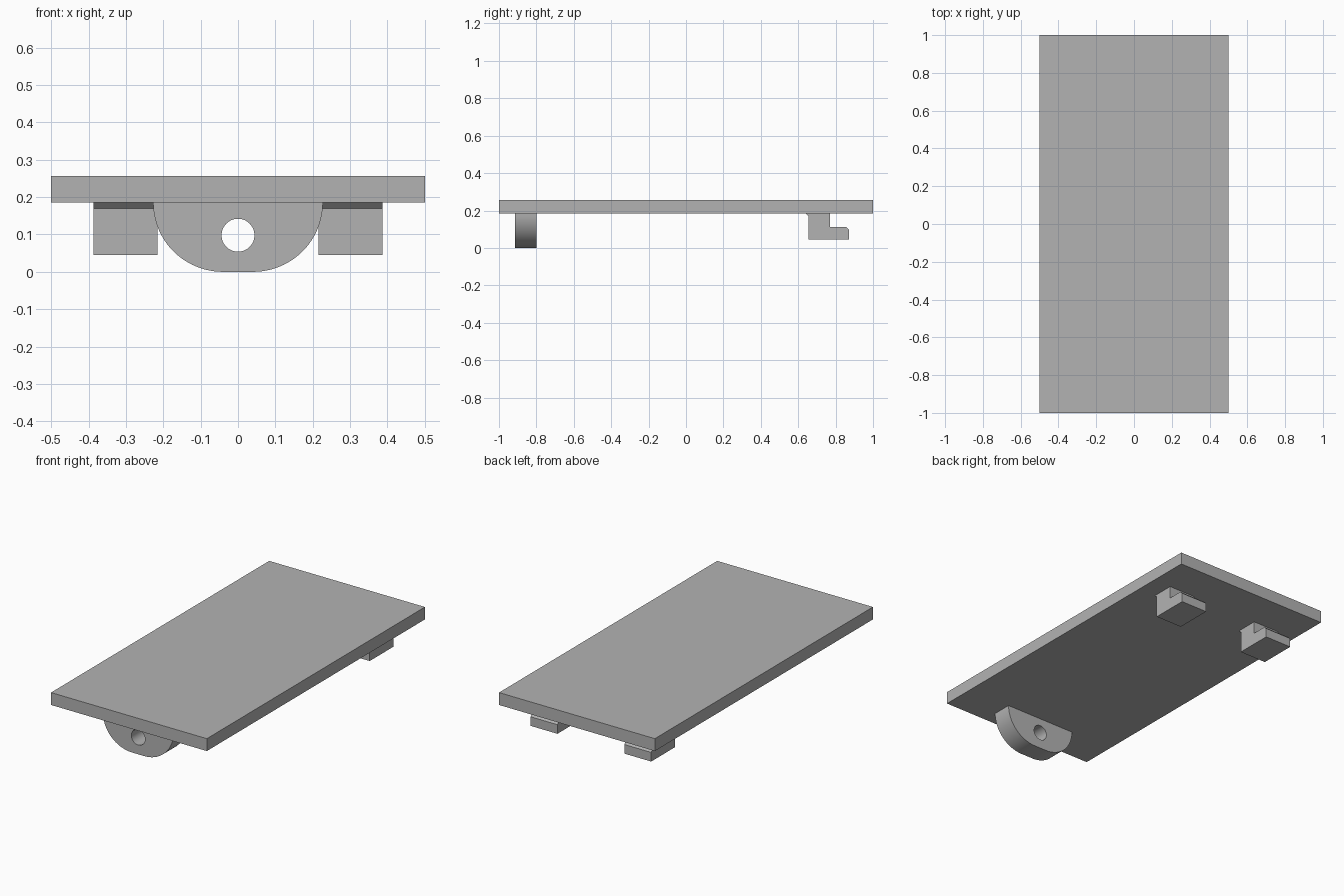
import bpy
import bmesh
from math import cos, sin, pi, radians
from mathutils import Vector

cube = bpy.data.objects.get("Cube")
if cube:
    bpy.data.objects.remove(cube, do_unlink=True)

grey = bpy.data.materials.new("plain_grey")
grey.use_nodes = True
colour = (0.45, 0.45, 0.45, 1)
grey.diffuse_color = colour
grey.node_tree.nodes["Principled BSDF"].inputs["Base Color"].default_value = colour


def prism(name, points, offset):
    """Extrude a closed outline of 3D points along an offset."""
    bm = bmesh.new()
    face = bm.faces.new([bm.verts.new(p) for p in points])
    moved = bmesh.ops.extrude_face_region(bm, geom=[face])["geom"]
    verts = [v for v in moved if isinstance(v, bmesh.types.BMVert)]
    bmesh.ops.translate(bm, verts=verts, vec=Vector(offset))
    bmesh.ops.recalc_face_normals(bm, faces=bm.faces)
    mesh = bpy.data.meshes.new(name)
    bm.to_mesh(mesh)
    bm.free()
    mesh.materials.append(grey)
    obj = bpy.data.objects.new(name, mesh)
    bpy.context.collection.objects.link(obj)
    return obj


# Flat top plate
PLATE_BOTTOM, PLATE_TOP = 0.185, 0.257
prism("top_plate",
      [(x, y, PLATE_BOTTOM) for x, y in ((-0.5, -1), (0.5, -1), (0.5, 1), (-0.5, 1))],
      (0, 0, PLATE_TOP - PLATE_BOTTOM))

# Rounded pivot lug: two elliptical quarters joined by a short flat
STEPS = 24
FRONT = -0.915
half = [(0.04 + 0.187 * cos(a), PLATE_BOTTOM * (1 - sin(a)))
        for a in (pi / 2 * i / STEPS for i in range(STEPS + 1))]
outline = half + [(-x, z) for x, z in reversed(half)]
lug = prism("pivot_lug", [(x, FRONT, z) for x, z in outline], (0, 0.115, 0))

# Round through hole in the lug
circle = [2 * pi * i / 48 for i in range(48)]
cutter = prism("hole_cutter",
               [(0.044 * cos(a), FRONT - 0.1, 0.098 + 0.044 * sin(a)) for a in circle],
               (0, 0.3, 0))
cutter.hide_render = True
cut = lug.modifiers.new("hole", 'BOOLEAN')
cut.operation = 'DIFFERENCE'
cut.solver = 'EXACT'
cut.object = cutter
bpy.ops.object.select_all(action='DESELECT')
bpy.context.view_layer.objects.active = lug
lug.select_set(True)
bpy.ops.object.modifier_apply(modifier=cut.name)
bpy.data.objects.remove(cutter, do_unlink=True)
bpy.ops.object.shade_smooth_by_angle(angle=radians(30))

# Pair of L-shaped hooks with a chamfered root and toe
hook = [(0.64, PLATE_BOTTOM), (0.655, 0.17), (0.655, 0.045), (0.872, 0.045),
        (0.872, 0.098), (0.857, 0.113), (0.77, 0.113), (0.77, PLATE_BOTTOM)]
for side, sign in (("left", 1), ("right", -1)):
    prism(side + "_hook", [(sign * 0.215, y, z) for y, z in hook], (sign * 0.172, 0, 0))
